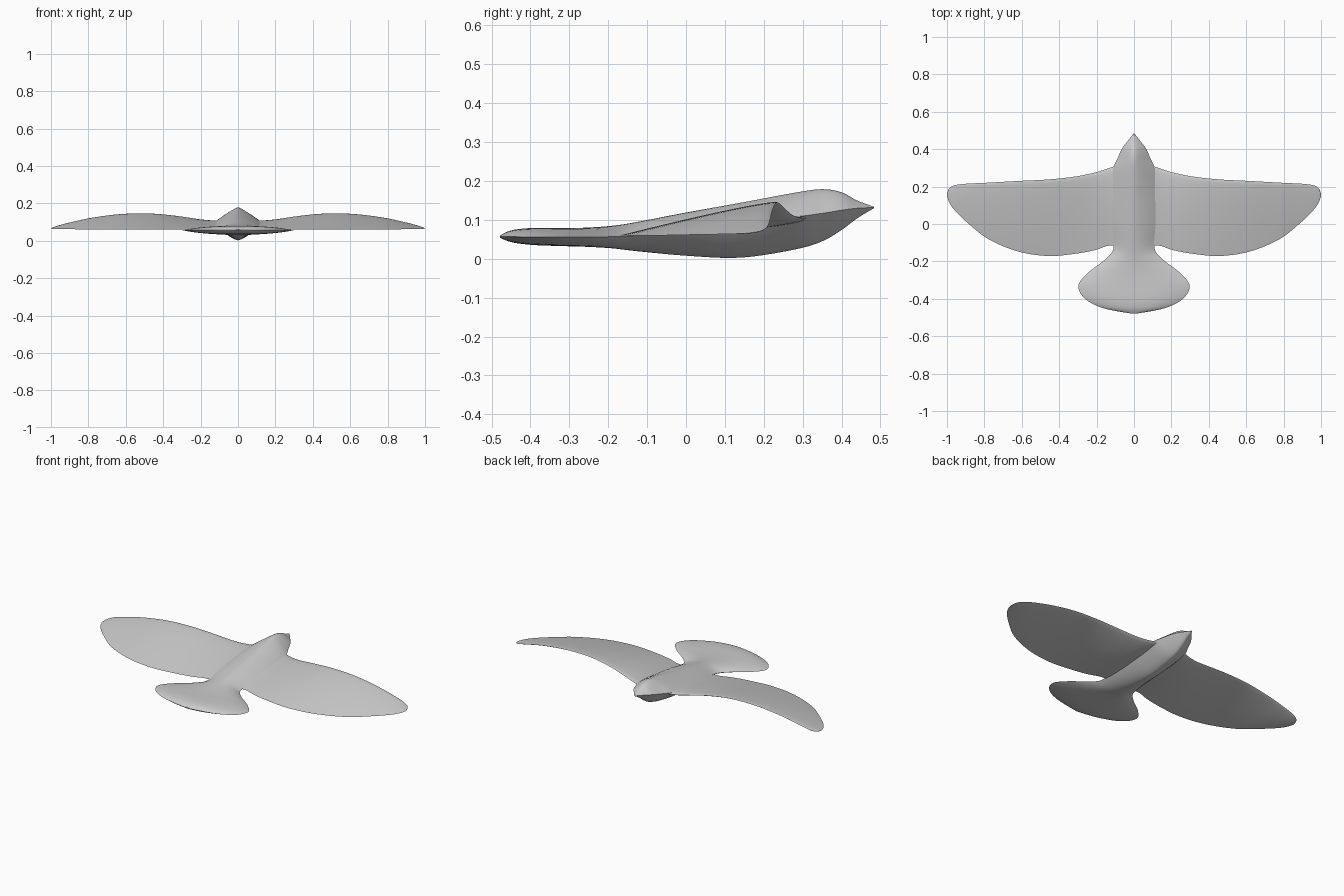
import bpy, bmesh, math

cube = bpy.data.objects.get("Cube")
if cube:
    bpy.data.objects.remove(cube, do_unlink=True)

grey = bpy.data.materials.new("light grey")
grey.use_nodes = True
colour = (0.6, 0.6, 0.6, 1)
grey.diffuse_color = colour
grey.node_tree.nodes["Principled BSDF"].inputs["Base Color"].default_value = colour


def smooth_stations(rows, steps):
    """Catmull-Rom interpolation through the station rows."""
    out = []
    for i in range(len(rows) - 1):
        a, b = rows[max(i - 1, 0)], rows[i]
        c, d = rows[i + 1], rows[min(i + 2, len(rows) - 1)]
        for s in range(steps):
            t = s / steps
            out.append([0.5 * (2 * q + (r - p) * t + (2 * p - 5 * q + 4 * r - w) * t * t
                               + (3 * q - p - 3 * r + w) * t ** 3)
                        for p, q, r, w in zip(a, b, c, d)])
    return out + [list(rows[-1])]


def loft(name, rings):
    """Skin a list of closed rings and cap both ends."""
    bm = bmesh.new()
    loops = [[bm.verts.new(p) for p in ring] for ring in rings]
    n = len(loops[0])
    for a, b in zip(loops, loops[1:]):
        for i in range(n):
            j = (i + 1) % n
            bm.faces.new((a[i], a[j], b[j], b[i]))
    bm.faces.new(loops[0])
    bm.faces.new(loops[-1])
    bmesh.ops.recalc_face_normals(bm, faces=bm.faces)
    mesh = bpy.data.meshes.new(name)
    bm.to_mesh(mesh)
    bm.free()
    mesh.materials.append(grey)
    obj = bpy.data.objects.new(name, mesh)
    bpy.context.collection.objects.link(obj)
    bpy.ops.object.select_all(action='DESELECT')
    obj.select_set(True)
    bpy.context.view_layer.objects.active = obj
    bpy.ops.object.shade_smooth_by_angle(angle=math.radians(50))
    return obj


# Body and fan tail: y, half width, top z, bottom z, edge z, fullness
body_rows = [
    (.483, .003, .134, .130, .132, 1.3),
    (.44, .037, .150, .104, .130, 1.3),
    (.40, .066, .171, .074, .125, 1.3),
    (.35, .088, .179, .045, .117, 1.3),
    (.28, .115, .170, .024, .108, 1.4),
    (.14, .120, .144, .003, .096, 1.5),
    (0, .115, .119, .008, .080, 1.6),
    (-.13, .110, .094, .020, .060, 1.8),
    (-.19, .155, .085, .027, .057, 2.0),
    (-.26, .245, .080, .031, .056, 2.3),
    (-.33, .298, .079, .033, .056, 2.6),
    (-.40, .262, .079, .036, .056, 2.6),
    (-.45, .165, .073, .043, .057, 2.6),
    (-.478, .020, .060, .054, .057, 2.6),
]


def body_ring(row, half=12):
    y, w, top, bottom, edge, full = row
    ring = []
    for i in range(4 * half):
        a = math.pi * i / (2 * half)
        s = math.cos(a)
        peak = top if math.sin(a) > 0 else bottom
        ring.append((w * s, y, edge + (peak - edge) * max(0, 1 - abs(s) ** full)))
    return ring


loft("body_and_tail", [body_ring(r) for r in smooth_stations(body_rows, 5)])

# Wing: x, leading y, leading z, trailing y, trailing z, thickness
wing_rows = [
    (.04, .33, .108, -.12, .062, .030),
    (.13, .30, .104, -.115, .060, .026),
    (.21, .275, .112, -.140, .060, .022),
    (.32, .253, .130, -.160, .060, .018),
    (.46, .238, .144, -.171, .060, .015),
    (.62, .230, .142, -.147, .060, .014),
    (.78, .221, .122, -.080, .060, .013),
    (.90, .215, .096, .015, .062, .011),
    (.96, .207, .080, .075, .063, .009),
    (.988, .190, .071, .115, .064, .006),
    (1, .160, .066, .150, .065, .001),
]


def wing_ring(row, count=14):
    x, ly, lz, ty, tz, thick = row
    ring = []
    for i in range(2 * count):
        a = math.pi * i / count
        u = (1 - math.cos(a)) / 2
        side = 1 if i <= count else -1
        lift = side * thick * 1.3 * math.sqrt(max(u, 0)) * (1 - u)
        ring.append((x, ly + (ty - ly) * u, lz + (tz - lz) * u + lift))
    return ring


wings = loft("wings", [wing_ring(r) for r in smooth_stations(wing_rows, 5)])
wings.modifiers.new("Mirror", 'MIRROR').use_clip = False
